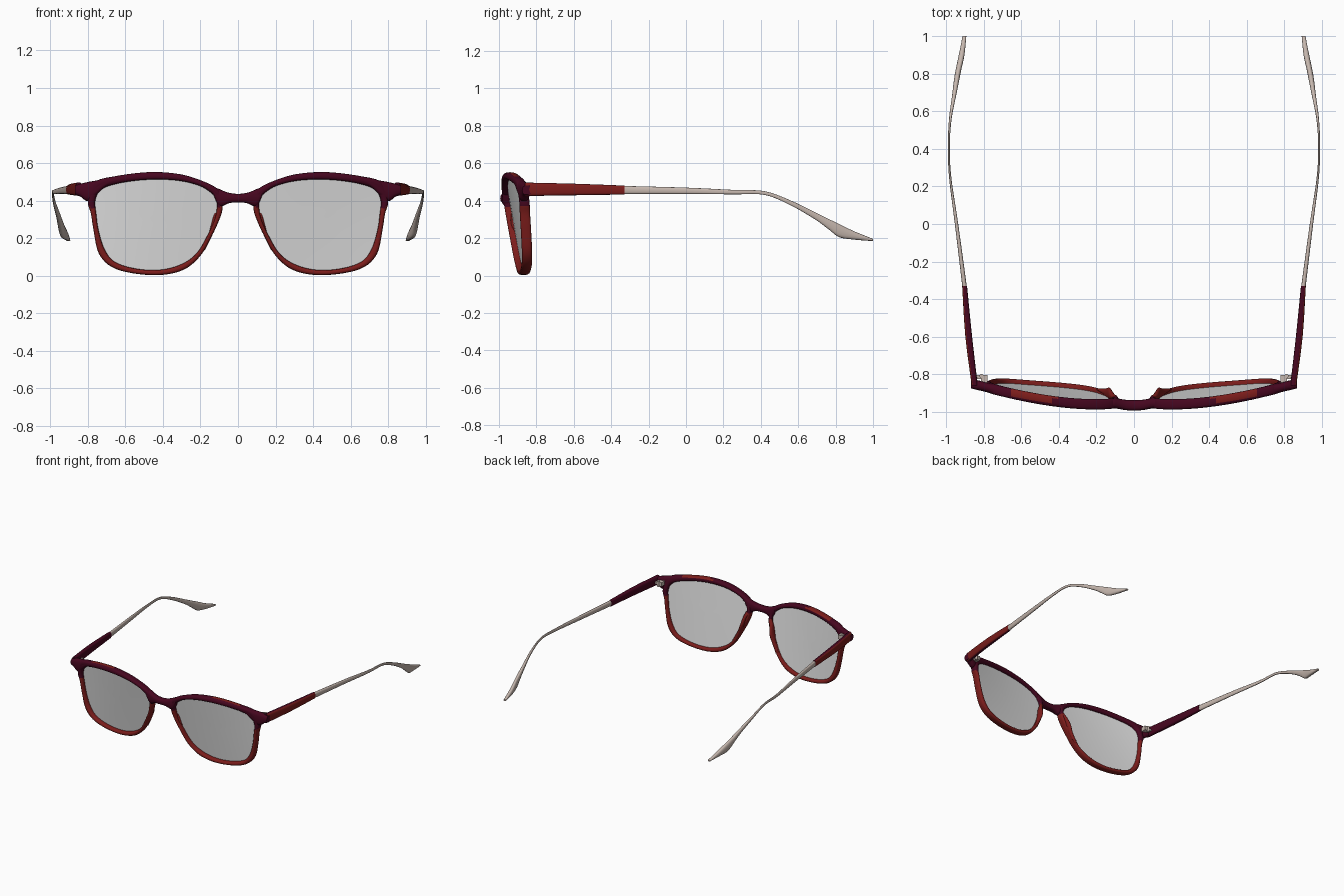
import bpy, bmesh, math
from mathutils import Vector

if "Cube" in bpy.data.objects:
    bpy.data.objects.remove(bpy.data.objects["Cube"])


def material(name, rgb, alpha=1.0):
    m = bpy.data.materials.new(name)
    m.use_nodes = True
    m.diffuse_color = (*rgb, alpha)
    shader = m.node_tree.nodes["Principled BSDF"]
    shader.inputs["Base Color"].default_value = (*rgb, 1)
    shader.inputs["Alpha"].default_value = alpha
    return m


MAROON = material("maroon", (0.062, 0.002, 0.014))
RED = material("brick_red", (0.2, 0.012, 0.011))
BEIGE = material("warm_beige", (0.56, 0.47, 0.42))
GREY = material("lens_grey", (0.75, 0.75, 0.75), 0.7)


def front_y(x, z):
    """Front surface of the eyewear: wrapped around the face and tilted."""
    return -0.995 + (0.085 + 0.14 * z) * x * x + 0.17 * (0.5 - z)


def smooth(points, steps, closed):
    """Catmull-Rom interpolation of tuples."""
    n, out = len(points), []
    pick = (lambda i: points[i % n]) if closed else (lambda i: points[max(0, min(n - 1, i))])
    for i in range(n if closed else n - 1):
        quad = [pick(i + k) for k in (-1, 0, 1, 2)]
        for s in range(steps):
            t = s / steps
            out.append(tuple(
                b + t / 2 * (c - a + t * (2 * a - 5 * b + 4 * c - d + t * (3 * (b - c) + d - a)))
                for a, b, c, d in zip(*quad)))
    return out if closed else out + [points[-1]]


def finish(name, bm, mats, rule=None, mirror=True, angle=50):
    bmesh.ops.recalc_face_normals(bm, faces=bm.faces)
    bm.normal_update()
    for f in bm.faces:
        f.material_index = rule(f.calc_center_median(), f.normal) if rule else 0
    mesh = bpy.data.meshes.new(name)
    bm.to_mesh(mesh)
    bm.free()
    for m in mats:
        mesh.materials.append(m)
    obj = bpy.data.objects.new(name, mesh)
    bpy.context.collection.objects.link(obj)
    bpy.ops.object.select_all(action="DESELECT")
    obj.select_set(True)
    bpy.context.view_layer.objects.active = obj
    bpy.ops.object.shade_smooth_by_angle(angle=math.radians(angle))
    if mirror:
        mod = obj.modifiers.new("Mirror", "MIRROR")
        mod.use_mirror_merge = False


def loft(name, stations, mats, rule=None, closed=False, mirror=True, power=0.7, sides=16):
    """Skin rounded sections; each station is centre, half-width, half-depth."""
    bm = bmesh.new()
    rings = []
    for c, p, q in stations:
        ring = []
        for k in range(sides):
            a = 2 * math.pi * k / sides
            u, v = (math.copysign(abs(w) ** power, w) for w in (math.cos(a), math.sin(a)))
            ring.append(bm.verts.new(c + p * u + q * v))
        rings.append(ring)
    pairs = list(zip(rings, rings[1:] + rings[:1]))
    for r, s in pairs if closed else pairs[:-1]:
        for k in range(sides):
            j = (k + 1) % sides
            bm.faces.new((r[k], r[j], s[j], s[k]))
    if not closed:
        bm.faces.new(rings[0])
        bm.faces.new(rings[-1])
    finish(name, bm, mats, rule, mirror)


def front_station(ax, az, bx, bz, depth=0.055, shift=0.0):
    """Section spanning two points of the front elevation."""
    x, z = (ax + bx) / 2, (az + bz) / 2
    centre = Vector((x, front_y(x, z) + shift + depth / 2, z))
    return centre, Vector((bx - ax, 0, bz - az)) / 2, Vector((0, depth / 2, 0))


# Rims: paired inner and outer contour points of one eye
RIM = [
    (.112, .367, .083, .352), (.117, .41, .085, .42), (.137, .436, .11, .464),
    (.205, .479, .19, .505), (.33, .508, .31, .541), (.49, .511, .47, .552),
    (.64, .491, .655, .53), (.73, .458, .765, .497), (.76, .40, .80, .40),
    (.755, .33, .783, .33), (.742, .24, .769, .24), (.71, .14, .742, .12),
    (.655, .073, .675, .048), (.54, .037, .56, .013), (.41, .032, .41, .004),
    (.30, .062, .285, .034), (.22, .12, .197, .11), (.16, .22, .135, .22),
    (.125, .30, .103, .29)]
rim = smooth(RIM, 5, True)


def rim_colour(c, n):
    accent = 0.42 < c.x < 0.66 and c.z > 0.51 and n.y > -0.35 and n.z > 0.2
    return 1 if c.z < 0.365 or accent else 0


loft("rims", [front_station(*s) for s in rim], [MAROON, RED], rim_colour, closed=True)

# Lenses: concentric rings following the wrapped front surface
SETBACK = 0.032
bm = bmesh.new()
cx, cz = 0.44, 0.28
rings = []
for k in range(1, 7):
    scale = k / 6 * 1.01
    ring = []
    for ix, iz, _, _ in rim:
        x, z = cx + (ix - cx) * scale, cz + (iz - cz) * scale
        ring.append(bm.verts.new((x, front_y(x, z) + SETBACK, z)))
    rings.append(ring)
count = len(rim)
hub = bm.verts.new((cx, front_y(cx, cz) + SETBACK, cz))
for i in range(count):
    j = (i + 1) % count
    bm.faces.new((hub, rings[0][i], rings[0][j]))
    for r, s in zip(rings, rings[1:]):
        bm.faces.new((r[i], s[i], s[j], r[j]))
finish("lenses", bm, [GREY])

# Bridge between the rims, standing slightly forward at the middle
half = [(0, .39, .436, -.013), (.045, .387, .441, -.011), (.08, .372, .453, -.006),
        (.105, .375, .464, -.002), (.13, .43, .468, 0)]
span = [(-s[0], *s[1:]) for s in half[:0:-1]] + half
loft("bridge", [front_station(x, lo, x, hi, shift=d) for x, lo, hi, d in smooth(span, 4, False)],
     [MAROON], mirror=False)

# End pieces: brow corners that carry the temples
ends = [(.62, .505, .531), (.70, .478, .519), (.755, .43, .507), (.80, .397, .499),
        (.84, .422, .489), (.867, .432, .481)]
loft("end_pieces", [front_station(x, lo, x, hi, 0.052) for x, lo, hi in smooth(ends, 4, False)],
     [MAROON])

# Nose pads swelling from the back of the rims
pads = [(.10, .375, .004), (.118, .33, .02), (.132, .27, .032), (.152, .215, .018), (.19, .14, .004)]
loft("nose_pads",
     [(Vector((x, front_y(x, z) + 0.05, z)), Vector((0.013, 0, 0.004)), Vector((0, d, 0)))
      for x, z, d in smooth(pads, 5, False)], [RED], power=1)


def arm_stations(points):
    return [(Vector((x, y, z)), Vector((hx, 0, 0)), Vector((0, 0, hz)))
            for y, x, z, hx, hz in smooth(points, 5, False)]


# Temples: coloured front arm, outer face in red
ARM = [(-.86, .848, .461, .016, .036), (-.6, .88, .46, .018, .031), (-.33, .902, .457, .013, .024)]
loft("temple_arms", arm_stations(ARM), [MAROON, RED],
     lambda c, n: 1 if n.x > 0.4 else 0, power=0.6)

# Temple tips: slim arm, ear bend and flared end
TIP = [
    (-.335, .902, .457, .012, .022), (0, .945, .453, .009, .017),
    (.25, .979, .446, .006, .012), (.42, .986, .441, .005, .01),
    (.56, .978, .388, .007, .013), (.69, .957, .319, .011, .019),
    (.765, .945, .273, .014, .028), (.82, .935, .24, .015, .035),
    (.9, .918, .214, .015, .022), (1.0, .903, .19, .01, .006)]
loft("temple_tips", arm_stations(TIP), [BEIGE], power=0.8)

# Hinges: metal leaf, link and barrel behind each end piece
bm = bmesh.new()
for centre, size in (((.798, -.835, .457), (.036, .06, .032)), ((.825, -.815, .457), (.03, .02, .016))):
    made = bmesh.ops.create_cube(bm, size=1)["verts"]
    bmesh.ops.scale(bm, vec=size, verts=made)
    bmesh.ops.translate(bm, vec=centre, verts=made)
made = bmesh.ops.create_cone(bm, cap_ends=True, segments=16, radius1=0.011,
                             radius2=0.011, depth=0.044)["verts"]
bmesh.ops.translate(bm, vec=(.812, -.81, .457), verts=made)
finish("hinges", bm, [BEIGE], angle=30)
